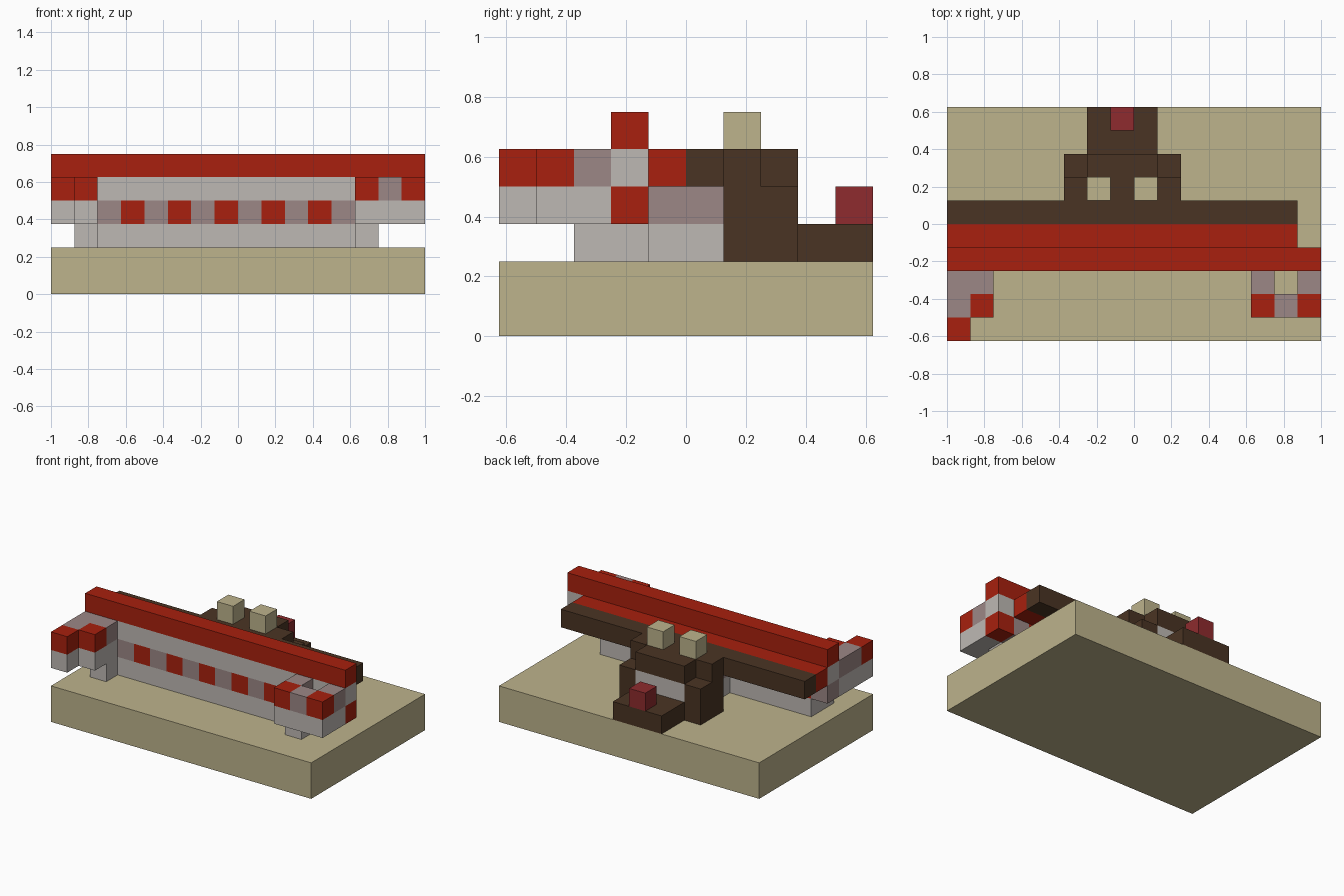
import bpy
import bmesh
from mathutils import Vector

if "Cube" in bpy.data.objects:
    bpy.data.objects.remove(bpy.data.objects["Cube"], do_unlink=True)

UNIT = 0.125                      # side of one building block
ORIGIN = Vector((-1.0, -0.625, 0.0))


def linear(channel):
    c = channel / 255
    return c / 12.92 if c <= 0.04045 else ((c + 0.055) / 1.055) ** 2.4


def make_material(name, *rgb):
    colour = [linear(c) for c in rgb] + [1.0]
    material = bpy.data.materials.new(name)
    material.use_nodes = True
    material.diffuse_color = colour
    shader = next(n for n in material.node_tree.nodes if n.type == "BSDF_PRINCIPLED")
    shader.inputs["Base Color"].default_value = colour
    shader.inputs["Roughness"].default_value = 0.9
    return material


sand = make_material("sand", 189, 179, 140)
red = make_material("red", 168, 32, 14)
light_grey = make_material("light grey", 190, 185, 180)
mauve = make_material("mauve grey", 156, 135, 134)
brown = make_material("dark brown", 74, 52, 35)
crimson = make_material("crimson", 142, 43, 46)


def block(name, material, x, y, z, wide=1, deep=1, high=1):
    """Add a box whose low corner and size are counted in blocks."""
    size = Vector((wide, deep, high)) * UNIT
    mesh = bpy.data.meshes.new(name)
    bm = bmesh.new()
    bmesh.ops.create_cube(bm, size=1)
    bmesh.ops.scale(bm, vec=size, verts=bm.verts)
    bm.to_mesh(mesh)
    bm.free()
    mesh.materials.append(material)
    part = bpy.data.objects.new(name, mesh)
    part.location = ORIGIN + Vector((x, y, z)) * UNIT + size / 2
    bpy.context.collection.objects.link(part)
    return part


# Ground slab
block("ground_slab", sand, 0, 0, 0, wide=16, deep=10, high=2)

# Front wall: footing, chequered band, upper course and red coping
block("wall_footing", light_grey, 1, 3, 2, wide=13)
for column in range(16):
    block("wall_band", red if column % 2 else mauve, column, 3, 3)
block("wall_upper_course", light_grey, 0, 3, 4, wide=16)
block("wall_coping", red, 0, 3, 5, wide=16)

# Bars running behind the wall
block("rear_red_bar", red, 0, 4, 4, wide=15)
block("rear_brown_bar", brown, 0, 5, 4, wide=15)

# Right arm, reaching forward in a step
block("right_arm_foot", light_grey, 1, 2, 2)
block("right_arm_base", light_grey, 0, 1, 3, wide=2, deep=2)
block("right_arm_tip_base", light_grey, 0, 0, 3)
block("right_arm_tip", red, 0, 0, 4)
block("right_arm_cap", red, 1, 1, 4)
block("right_arm_top", mauve, 0, 1, 4, deep=2)
block("right_arm_inner_top", mauve, 1, 2, 4)

# Left arm, a loop with an open middle
block("left_arm_foot", light_grey, 13, 2, 2)
block("left_arm_front_base", light_grey, 13, 1, 3, wide=3)
block("left_arm_front_top", mauve, 14, 1, 4)
for column in (13, 15):
    block("left_arm_side_base", light_grey, column, 2, 3)
    block("left_arm_side_top", mauve, column, 2, 4)
    block("left_arm_corner", red, column, 1, 4)

# Central body behind the wall
block("body_lower", light_grey, 6, 4, 2, wide=3, deep=4)
block("body_middle", mauve, 6, 4, 3, wide=3, deep=2)
block("body_back", light_grey, 6, 6, 3, wide=3, deep=2)
block("body_shoulders", brown, 5, 6, 4, wide=5)
block("body_rear_top", brown, 6, 7, 4, wide=3)
for column in (5, 9):
    block("body_side_post", brown, column, 6, 2, deep=2, high=2)

# Pegs on top, rear step and its knob
for column in (6, 8):
    block("top_peg", sand, column, 6, 5)
block("rear_step", brown, 6, 8, 2, wide=3, deep=2)
block("rear_knob", crimson, 7, 9, 3)
